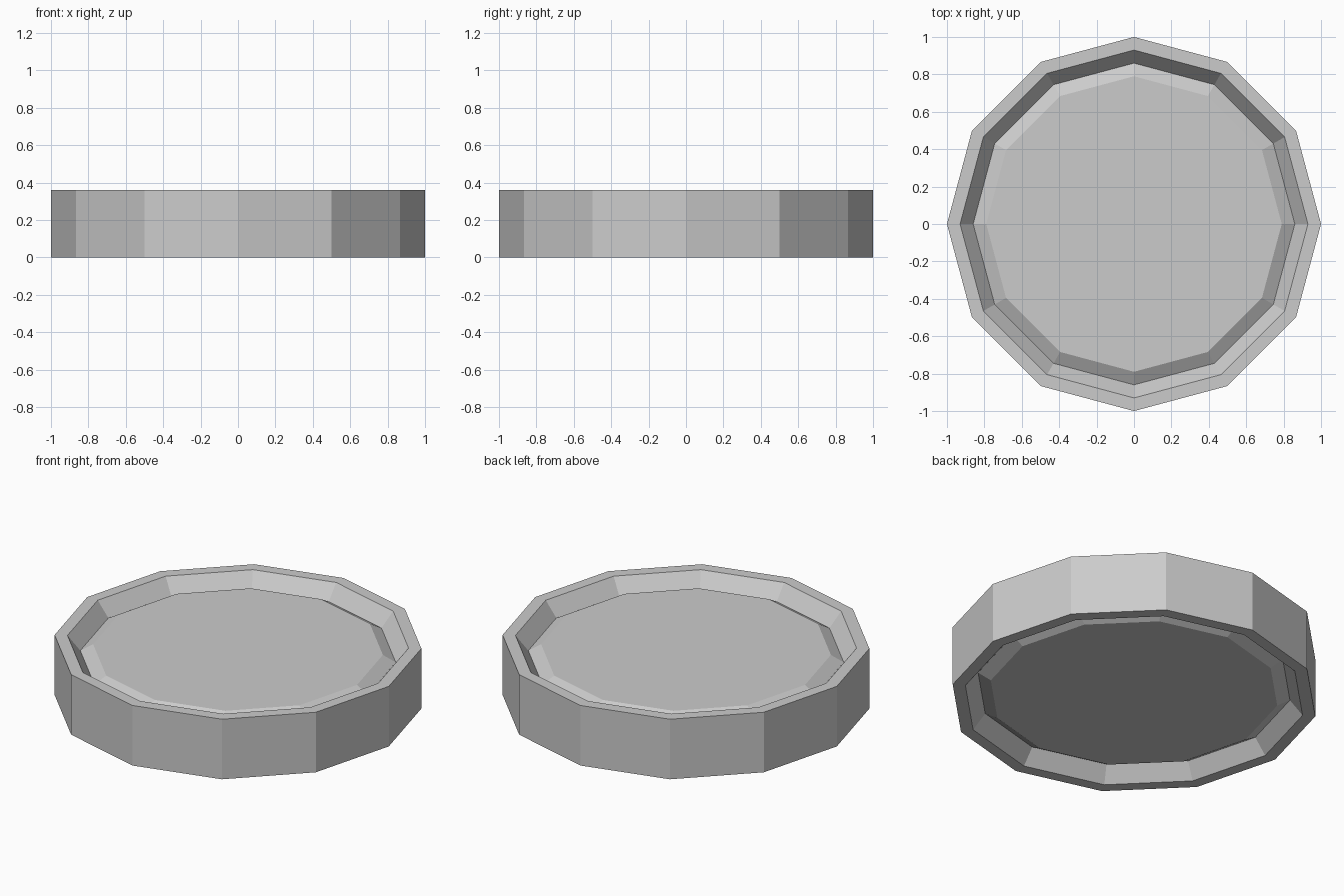
import bpy, bmesh
from math import cos, sin, tau

if "Cube" in bpy.data.objects:
    bpy.data.objects.remove(bpy.data.objects["Cube"])

SIDES = 12
H = 0.36

# Upper half profile (radius, z): plateau edge, groove, rim inner, rim outer
upper = [(0.79, 0.313), (0.86, 0.272), (0.93, H), (1.0, H)]
# The underside mirrors the top
profile = upper + [(r, H - z) for r, z in reversed(upper)]

bm = bmesh.new()
rings = [[bm.verts.new((r * cos(tau * i / SIDES), r * sin(tau * i / SIDES), z))
          for i in range(SIDES)] for r, z in profile]

# Rim, grooves and outer wall
for a, b in zip(rings, rings[1:]):
    for i in range(SIDES):
        j = (i + 1) % SIDES
        bm.faces.new((a[i], b[i], b[j], a[j]))

# Flat raised discs on both sides
bm.faces.new(rings[0])
bm.faces.new(rings[-1][::-1])
bmesh.ops.recalc_face_normals(bm, faces=bm.faces)

mesh = bpy.data.meshes.new("round_disc")
bm.to_mesh(mesh)
bm.free()
bpy.context.collection.objects.link(bpy.data.objects.new("round_disc", mesh))
